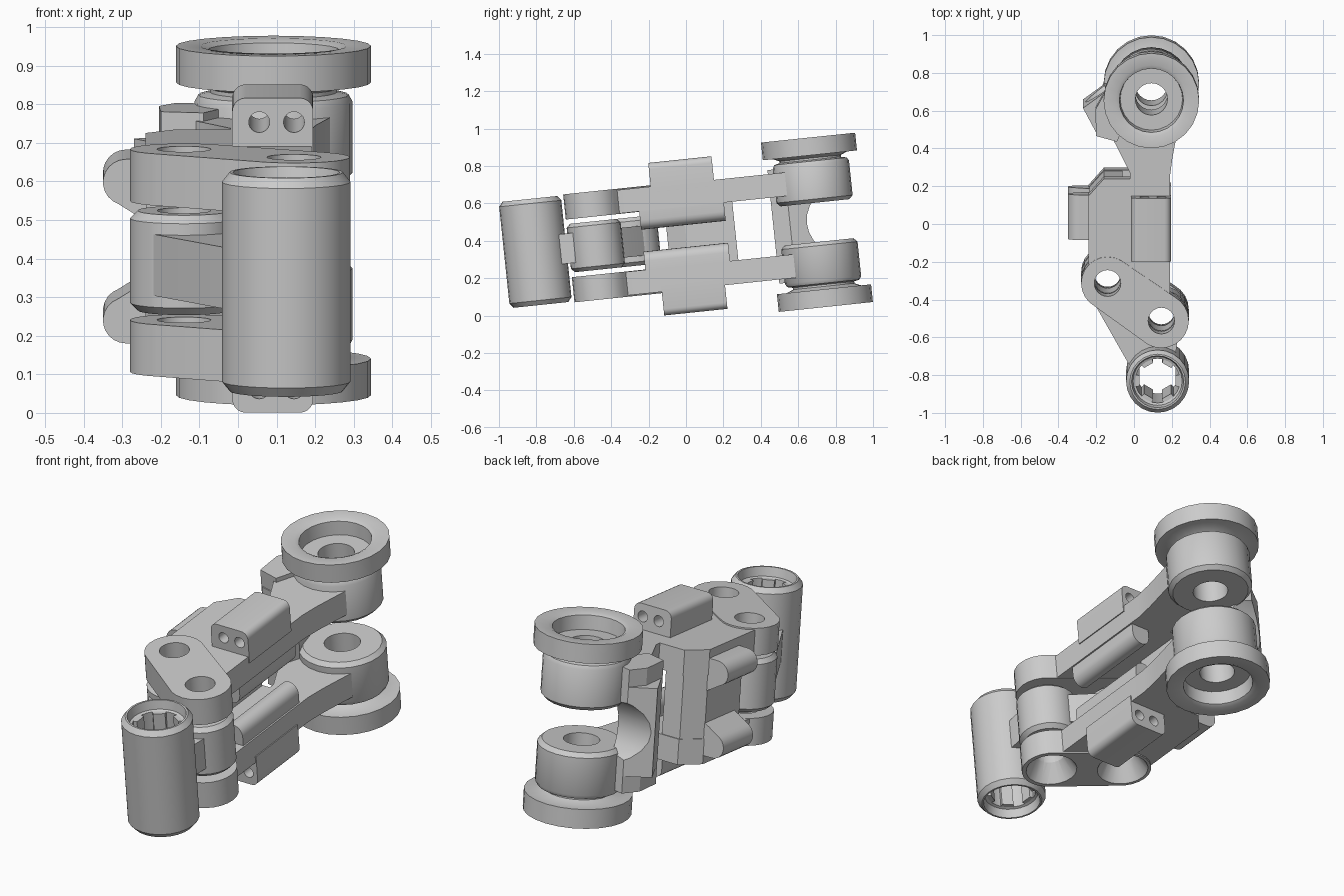
import bpy, bmesh
from math import sin, cos, pi, radians
from mathutils import Matrix, Vector

if "Cube" in bpy.data.objects:
    bpy.data.objects.remove(bpy.data.objects["Cube"])

# The part is modelled upright (x, u, w) around w = 0, then tilted 6 degrees
TILT = Matrix.Translation((0, 0, 0.425)) @ Matrix.Rotation(radians(6), 4, 'X')
SEG = 24
parts = []


def finish(name, bm, keep=True):
    bmesh.ops.recalc_face_normals(bm, faces=bm.faces)
    me = bpy.data.meshes.new(name)
    bm.to_mesh(me)
    bm.free()
    ob = bpy.data.objects.new(name, me)
    bpy.context.collection.objects.link(ob)
    if keep:
        parts.append(ob)
    else:
        ob.hide_render = True
    return ob


def prism(name, pts, a, b, along='w', keep=True):
    """Extrude a closed outline along w (plan outline) or u (x,w outline)."""
    bm = bmesh.new()
    put = (lambda p, h: (p[0], p[1], h)) if along == 'w' else (lambda p, h: (p[0], h, p[1]))
    lo = [bm.verts.new(put(p, a)) for p in pts]
    hi = [bm.verts.new(put(p, b)) for p in pts]
    bm.faces.new(lo)
    bm.faces.new(hi)
    n = len(pts)
    for i in range(n):
        j = (i + 1) % n
        bm.faces.new((lo[i], lo[j], hi[j], hi[i]))
    return finish(name, bm, keep)


def lathe(name, prof, c, s=1):
    """Revolve a closed (r, w) profile round a vertical axis at c."""
    bm = bmesh.new()
    rings = [[bm.verts.new((c[0] + r * cos(2 * pi * k / SEG), c[1] + r * sin(2 * pi * k / SEG), s * w))
              for r, w in prof] for k in range(SEG)]
    n = len(prof)
    for k in range(SEG):
        p, q = rings[k], rings[(k + 1) % SEG]
        for i in range(n):
            j = (i + 1) % n
            bm.faces.new((p[i], p[j], q[j], q[i]))
    return finish(name, bm)


def cone_cutter(c, r0, r1, a, b, rot=None):
    bm = bmesh.new()
    bmesh.ops.create_cone(bm, cap_ends=True, segments=SEG, radius1=r0, radius2=r1, depth=b - a)
    bmesh.ops.translate(bm, verts=bm.verts, vec=(0, 0, (a + b) / 2))
    if rot:
        bmesh.ops.rotate(bm, verts=bm.verts, matrix=Matrix.Rotation(pi / 2, 3, rot))
    bmesh.ops.translate(bm, verts=bm.verts, vec=Vector(c).to_3d())
    return finish("cutter", bm, False)


def cut(ob, cutters):
    for c in cutters:
        m = ob.modifiers.new("cut", 'BOOLEAN')
        m.operation, m.solver, m.object = 'DIFFERENCE', 'EXACT', c
    dg = bpy.context.evaluated_depsgraph_get()
    me = bpy.data.meshes.new_from_object(ob.evaluated_get(dg))
    ob.modifiers.clear()
    ob.data = me
    for c in cutters:
        bpy.data.objects.remove(c)


def arc(c, r, a0, a1, n=14):
    return [(c[0] + r * cos(radians(a0 + (a1 - a0) * i / n)),
             c[1] + r * sin(radians(a0 + (a1 - a0) * i / n))) for i in range(n + 1)]


def hull(name, circles, a, b):
    """Prism over the convex hull of some circles."""
    pts = sorted({(round(x, 5), round(y, 5)) for c, r in circles for x, y in arc(c, r, 0, 360, SEG)})

    def half(seq):
        out = []
        for p in seq:
            while len(out) > 1 and ((out[-1][0] - out[-2][0]) * (p[1] - out[-2][1])
                                    - (out[-1][1] - out[-2][1]) * (p[0] - out[-2][0])) <= 1e-7:
                out.pop()
            out.append(p)
        return out[:-1]
    return prism(name, half(pts) + half(pts[::-1]), a, b)


REAR, PIN1, PIN2, TUBE = (0.092, 0.704), (-0.14, -0.285), (0.145, -0.485), (0.125, -0.81)
ARM = [(0.19, -0.40), (0.19, 0.28), (0.203, 0.38), (0.222, 0.48), (0.24, 0.57), (0.09, 0.75),
       (-0.10, 0.66), (-0.15, 0.55), (-0.09, 0.44), (-0.02, 0.30), (-0.02, 0.27), (-0.16, 0.27),
       (-0.24, 0.18), (-0.24, -0.20), (-0.10, -0.30)]
BOSS = [(0.085, 0.105), (0.185, 0.105), (0.205, 0.125), (0.205, 0.31), (0.195, 0.328), (0.165, 0.335),
        (0.165, 0.345), (0.20, 0.36), (0.253, 0.36), (0.253, 0.455), (0.19, 0.455), (0.17, 0.445),
        (0.165, 0.375), (0.085, 0.375)]

for s, tag in ((1, "upper"), (-1, "lower")):
    def span(a, b):
        return min(s * a, s * b), max(s * a, s * b)

    # Rear boss with flanged cup
    lathe(tag + "_rear_boss", BOSS, REAR, s)
    # Arm and clevis plate, drilled for pins (countersunk underneath)
    arm = prism(tag + "_arm", ARM, *span(0.157, 0.283))
    plate = hull(tag + "_clevis_plate", [(PIN1, 0.14), (PIN2, 0.145)], *span(0.155, 0.29))
    cut(arm, [cone_cutter(REAR, 0.15, 0.15, -0.5, 0.5)])
    for ob in (arm, plate):
        for c in (PIN1, PIN2):
            tools = [cone_cutter(c, 0.07, 0.07, -0.5, 0.5)]
            if s < 0:
                tools.append(cone_cutter(c, 0.13, 0.065, -0.30, -0.19))
            cut(ob, tools)
    # Rounded block with two cross holes
    x0, x1, t, r = -0.015, 0.195, 0.41, 0.035
    sec = [(x0, 0.25), (x1, 0.25)] + arc((x1 - r, t - r), r, 0, 90, 5) + arc((x0 + r, t - r), r, 90, 180, 5)
    block = prism(tag + "_hole_block", [(x, s * w) for x, w in sec], -0.16, 0.18, 'u')
    cut(block, [cone_cutter((x, 0, s * 0.347), 0.027, 0.027, -0.4, 0.4, 'X') for x in (0.055, 0.145)])
    # Rounded rail on the inner side of the arm
    sec = [(0.182, 0.17)] + arc((0.131, 0.11), 0.051, 0, -180, 10) + [(0.08, 0.17)]
    prism(tag + "_rail", [(x, s * w) for x, w in sec], -0.235, 0.22, 'u')
    # Side ear
    sec = [(-0.2, 0.24)] + arc((-0.29, 0.18), 0.06, 90, 250, 10) + [(-0.265, 0.095), (-0.2, 0.06)]
    prism(tag + "_side_ear", [(x, s * w) for x, w in sec], -0.06, 0.18, 'u')

# Side wall joining the arms
prism("side_wall", [(-0.238, -0.10), (-0.12, -0.10), (-0.06, 0.0), (-0.06, 0.265), (-0.16, 0.265), (-0.238, 0.178)],
      -0.28, 0.28)
# Rear web with a stepped outer edge and a concave mouth
WEB = [(-0.19, 0.49), (-0.09, 0.47), (-0.05, 0.56), (-0.08, 0.70), (-0.16, 0.72)]
for name, edge, h in (("rear_web", [(-0.27, 0.64)], 0.22), ("rear_web_cap", [(-0.205, 0.64), (-0.20, 0.50)], 0.305)):
    web = prism(name, edge + WEB[len(edge) - 1:], -h, h)
    cut(web, [cone_cutter((0, 0.83, 0), 0.18, 0.18, -0.6, 0.6, 'Y'), cone_cutter(REAR, 0.15, 0.15, -0.5, 0.5)])

# Link: two pin bosses, a web and a splined front tube
for name, c, r in (("link_boss_left", PIN1, 0.14), ("link_boss_right", PIN2, 0.145)):
    lathe(name, [(0.07, -0.13), (r - 0.02, -0.13), (r, -0.11), (r, 0.11), (r - 0.02, 0.13), (0.07, 0.13)], c)
link = hull("link_web", [(PIN1, 0.125), (PIN2, 0.10), ((0.10, -0.73), 0.115)], -0.08, 0.08)
cut(link, [cone_cutter(PIN1, 0.09, 0.09, -0.3, 0.3), cone_cutter(PIN2, 0.09, 0.09, -0.3, 0.3),
           cone_cutter(TUBE, 0.14, 0.14, -0.3, 0.3)])
half = [(0.118, 0.235), (0.13, 0.24), (0.138, 0.285), (0.147, 0.285), (0.167, 0.26)]
lathe("front_tube", half + [(r, -w) for r, w in half[::-1]], TUBE)
for k in range(6):
    a = k * pi / 3
    d, n = Vector((cos(a), sin(a))), Vector((-sin(a), cos(a)))
    rib = [Vector(TUBE) + d * q + n * h for q, h in ((0.095, -0.028), (0.125, -0.034), (0.125, 0.034), (0.095, 0.028))]
    prism("tube_spline_%d" % (k + 1), [tuple(p) for p in rib], -0.235, 0.235)

# Tilt everything and shade
bpy.ops.object.select_all(action='DESELECT')
for ob in parts:
    ob.data.transform(TILT)
    ob.select_set(True)
bpy.context.view_layer.objects.active = parts[0]
bpy.ops.object.shade_smooth_by_angle(angle=radians(30))
